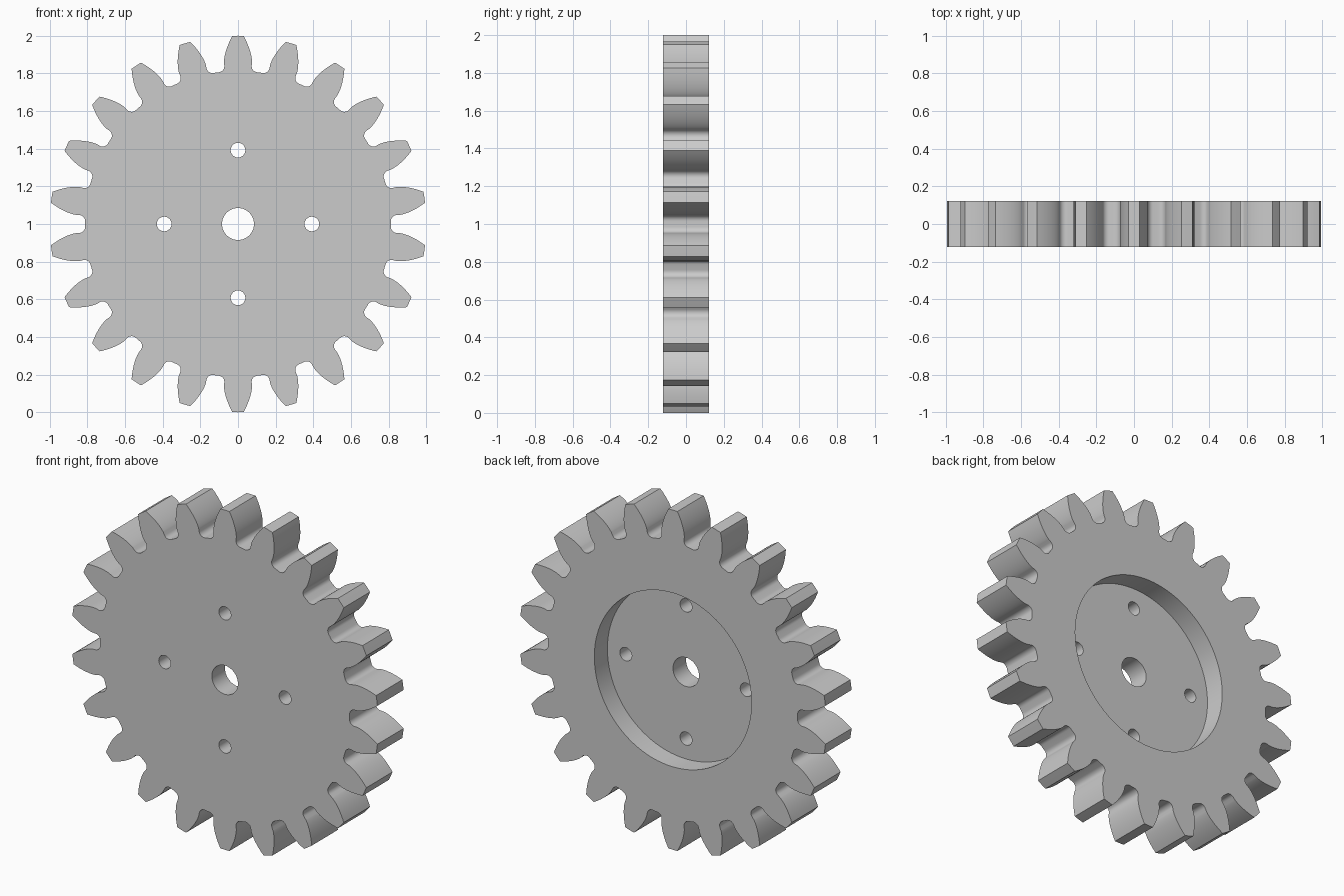
import bpy, bmesh, math

if "Cube" in bpy.data.objects:
    bpy.data.objects.remove(bpy.data.objects["Cube"])

TEETH = 22
TIP = 1.0
MODULE = 2 * TIP / (TEETH + 2)
PITCH = TIP - MODULE
ROOT = PITCH - 1.25 * MODULE
PRESSURE = math.radians(20)
BASE = PITCH * math.cos(PRESSURE)
HALF_DEPTH = 0.122
FILLET = 0.031

grey = bpy.data.materials.new("plain grey")
grey.use_nodes = True
colour = (0.6, 0.6, 0.6, 1)
grey.diffuse_color = colour
grey.node_tree.nodes["Principled BSDF"].inputs["Base Color"].default_value = colour


def involute(a):
    return math.tan(a) - a


def half_tooth():
    """(angle, radius) pairs from the root valley up to the tooth tip."""
    base_angle = math.pi / (2 * TEETH) + involute(PRESSURE)
    pts = [(math.pi / TEETH, ROOT)]
    # rounded root corner
    for i in range(9):
        t = math.pi / 2 * i / 8
        pts.append((base_angle + FILLET * (1 - math.sin(t)) / ROOT,
                    ROOT + FILLET * (1 - math.cos(t))))
    # involute flank
    for i in range(13):
        r = BASE + (TIP - BASE) * (i / 12) ** 1.5
        pts.append((base_angle - involute(math.acos(min(1, BASE / r))), r))
    return pts


# Toothed disc: extruded outline, front facing -y
side = half_tooth()
tooth = [(-a, r) for a, r in side] + [(0, TIP)] + [(a, r) for a, r in side[:0:-1]]
bm = bmesh.new()
ring = []
for k in range(TEETH):
    for a, r in tooth:
        angle = a + 2 * math.pi * k / TEETH
        ring.append(bm.verts.new((r * math.sin(angle), -HALF_DEPTH,
                                  1 + r * math.cos(angle))))
face = bm.faces.new(ring)
moved = bmesh.ops.extrude_face_region(bm, geom=[face])["geom"]
bmesh.ops.translate(bm, vec=(0, 2 * HALF_DEPTH, 0),
                    verts=[v for v in moved if isinstance(v, bmesh.types.BMVert)])
bmesh.ops.recalc_face_normals(bm, faces=bm.faces)
mesh = bpy.data.meshes.new("gear_wheel")
bm.to_mesh(mesh)
bm.free()
mesh.materials.append(grey)
gear = bpy.data.objects.new("gear_wheel", mesh)
bpy.context.collection.objects.link(gear)


def cut_round(name, x, z, radius, y_start, y_end, sides):
    """Cut a round hole along y between two depths."""
    bpy.ops.mesh.primitive_cylinder_add(
        vertices=sides, radius=radius, depth=y_end - y_start,
        location=(x, (y_start + y_end) / 2, z), rotation=(math.pi / 2, 0, 0))
    cutter = bpy.context.object
    cutter.name = name
    cutter.hide_render = True
    cutter.data.materials.append(grey)
    bpy.ops.object.select_all(action="DESELECT")
    gear.select_set(True)
    bpy.context.view_layer.objects.active = gear
    mod = gear.modifiers.new(name, "BOOLEAN")
    mod.operation = "DIFFERENCE"
    mod.solver = "EXACT"
    mod.object = cutter
    bpy.ops.object.modifier_apply(modifier=mod.name)
    bpy.data.objects.remove(cutter)


# Back pocket, shaft hole and four bolt holes
cut_round("back_pocket", 0, 1, 0.512, 0, 0.3, 96)
cut_round("shaft_hole", 0, 1, 0.085, -0.3, 0.3, 48)
for k in range(4):
    a = k * math.pi / 2
    cut_round("bolt_hole", 0.392 * math.cos(a), 1 + 0.392 * math.sin(a),
              0.039, -0.3, 0.3, 32)

bpy.ops.object.shade_smooth_by_angle(angle=math.radians(30))
